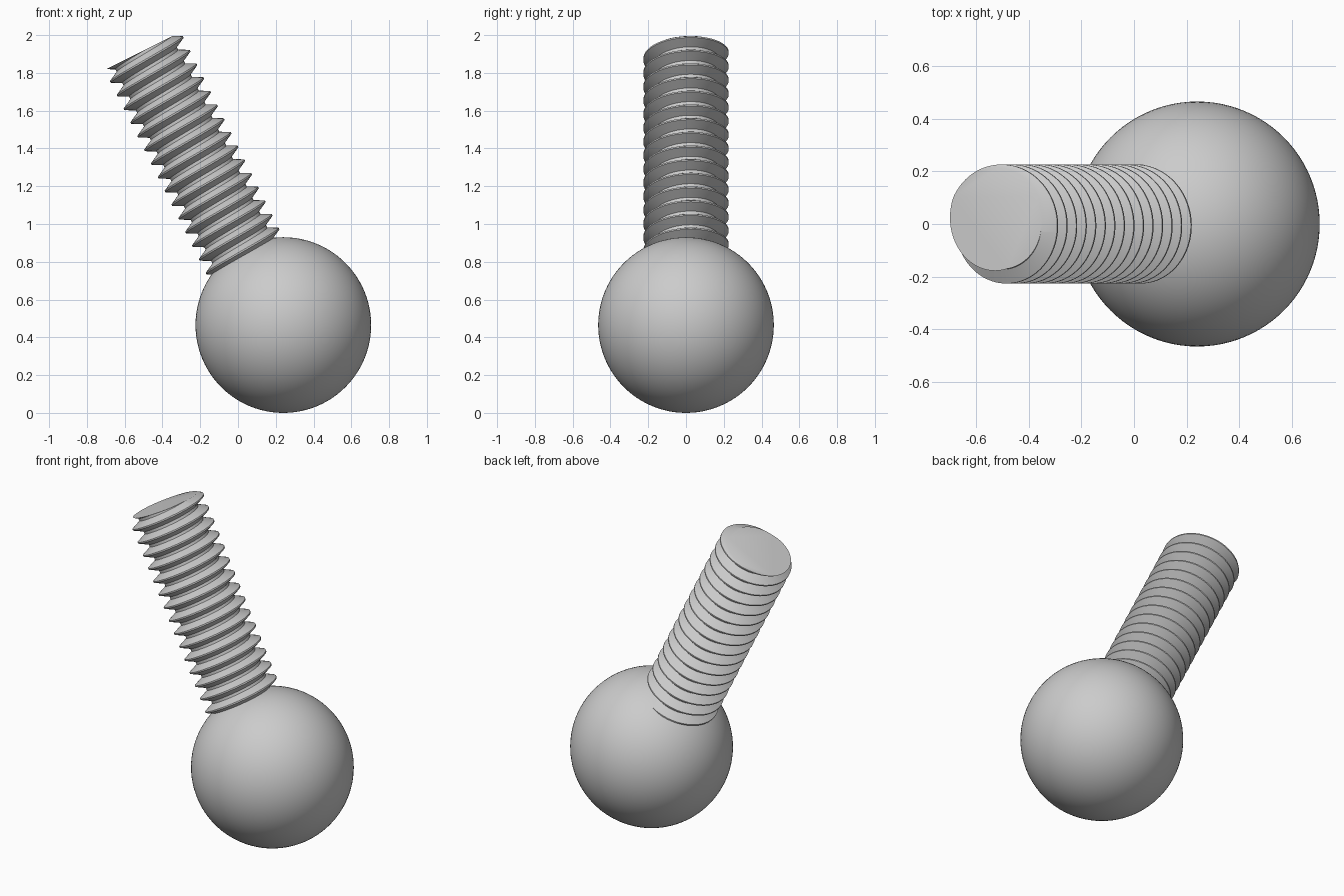
import bpy, bmesh, math
from mathutils import Vector, Matrix

cube = bpy.data.objects.get("Cube")
if cube:
    bpy.data.objects.remove(cube)

grey = bpy.data.materials.new("plain grey")
grey.use_nodes = True
colour = (0.6, 0.6, 0.6, 1)
grey.diffuse_color = colour
grey.node_tree.nodes["Principled BSDF"].inputs["Base Color"].default_value = colour

TILT = math.radians(-26.57)
PITCH = 0.081
SEGMENTS = 96
START, END = 0.5, 1.94      # shaft ends along its axis


def finish(bm, name, angle):
    bmesh.ops.recalc_face_normals(bm, faces=bm.faces)
    mesh = bpy.data.meshes.new(name)
    bm.to_mesh(mesh)
    bm.free()
    mesh.materials.append(grey)
    obj = bpy.data.objects.new(name, mesh)
    bpy.context.collection.objects.link(obj)
    bpy.ops.object.select_all(action='DESELECT')
    obj.select_set(True)
    bpy.context.view_layer.objects.active = obj
    bpy.ops.object.shade_smooth_by_angle(angle=math.radians(angle))
    return obj


# Ball
bm = bmesh.new()
bmesh.ops.create_uvsphere(bm, u_segments=96, v_segments=48, radius=0.465)
ball = finish(bm, "ball", 40)
ball.location = (0.24, 0, 0.465)

# Threaded shaft: sweep one tooth profile along a helix
tooth = [(-0.05, 0.226), (0.05, 0.226), (0.4, 0.172), (0.6, 0.172)]
bm = bmesh.new()
turns = math.ceil((END - START) / PITCH) + 3
first = END - (turns - 1.5) * PITCH
rows = []
for i in range(turns * SEGMENTS + 1):
    a = math.tau * i / SEGMENTS + math.radians(135)
    base = first + PITCH * i / SEGMENTS
    base -= PITCH * 0.5
    rows.append([bm.verts.new((r * math.cos(a), r * math.sin(a), base + f * PITCH))
                 for f, r in tooth + [(tooth[0][0] + 1, tooth[0][1])]])
for lower, upper in zip(rows, rows[1:]):
    for k in range(len(tooth)):
        bm.faces.new((lower[k], upper[k], upper[k + 1], lower[k + 1]))
bmesh.ops.remove_doubles(bm, verts=bm.verts, dist=0.0002)

# Trim both ends square and close the tip
for z, normal in ((START, (0, 0, -1)), (END, (0, 0, 1))):
    bmesh.ops.bisect_plane(bm, geom=bm.verts[:] + bm.edges[:] + bm.faces[:],
                           plane_co=(0, 0, z), plane_no=normal, clear_outer=True)
    rim = [e for e in bm.edges if e.is_boundary
           and all(abs(v.co.z - z) < 0.0005 for v in e.verts)]
    bmesh.ops.holes_fill(bm, edges=rim, sides=0)
shaft = finish(bm, "threaded_shaft", 30)
across = Vector((math.cos(TILT), 0, -math.sin(TILT)))
shaft.matrix_world = Matrix.Translation(across * 0.405) @ Matrix.Rotation(TILT, 4, 'Y')
